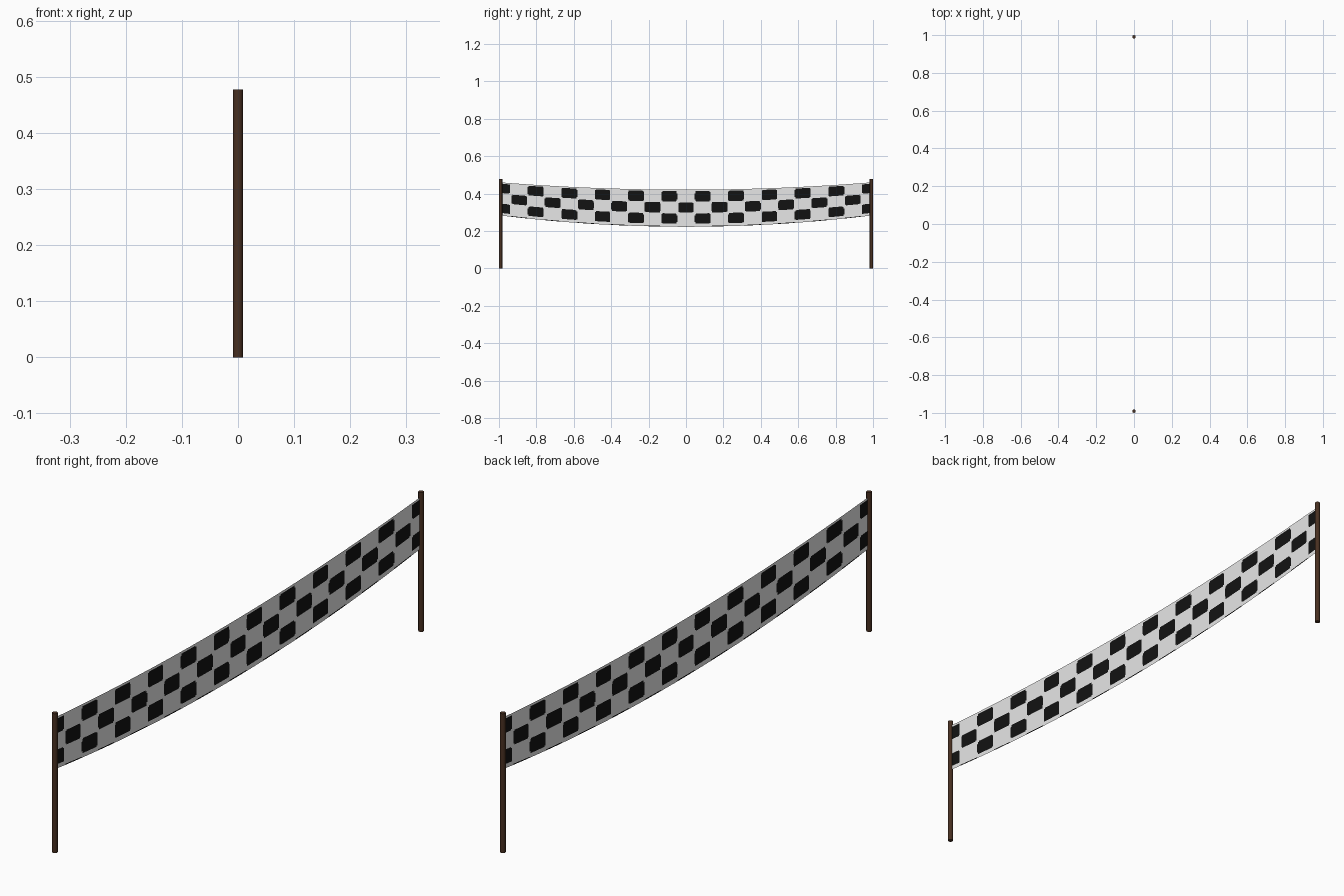
import bpy, bmesh, math

if "Cube" in bpy.data.objects:
    bpy.data.objects.remove(bpy.data.objects["Cube"])

def mat(name, rgb):
    m = bpy.data.materials.new(name)
    m.diffuse_color = (*rgb, 1)
    m.use_nodes = True
    m.node_tree.nodes["Principled BSDF"].inputs["Base Color"].default_value = m.diffuse_color
    return m

white = mat("white cloth", (0.8, 0.8, 0.8))
black = mat("black cloth", (0.006, 0.006, 0.006))
brown = mat("dark brown wood", (0.065, 0.029, 0.015))

POST_Y, POST_R, POST_H = 0.991, 0.009, 0.477

# Two posts
for name, s in (("front_post", -1), ("back_post", 1)):
    bpy.ops.mesh.primitive_cylinder_add(vertices=12, radius=POST_R, depth=POST_H,
                                        location=(0, s * POST_Y, POST_H / 2))
    post = bpy.context.object
    post.name = name
    post.data.materials.append(brown)
    bpy.ops.object.shade_smooth_by_angle(angle=math.radians(40))

# Sagging chequered banner: a fine sheet coloured by a rounded-square rule
CELL = 0.0892                       # chequer width
ROW0, ROW_H = 0.028, 0.303          # chequer rows as fractions of the height
NU, NV = 440, 50

def point(u, v):
    y = (2 * u - 1) * POST_Y
    q = (y / POST_Y) ** 2
    top, bottom = 0.421 + 0.039 * q, 0.223 + 0.060 * q
    return (0, y, top + (bottom - top) * v)

def is_black(u, v):
    col = (2 * u - 1) * POST_Y / CELL + 0.5
    row = (v - ROW0) / ROW_H
    c, r = math.floor(col), math.floor(row)
    if r < 0 or r > 3 or (c + r) % 2 == 1 - 1:
        return False
    if r == 3:                      # sliver of the next row on the hem
        return v > 0.975
    dx = abs(col - c - 0.5) * CELL
    dz = abs(row - r - 0.5) * 0.058
    hx, hz, rad = 0.042, 0.0275, 0.012
    return math.hypot(max(dx - hx + rad, 0), max(dz - hz + rad, 0)) <= rad

bm = bmesh.new()
grid = [[bm.verts.new(point(i / NU, j / NV)) for j in range(NV + 1)] for i in range(NU + 1)]
for i in range(NU):
    for j in range(NV):
        f = bm.faces.new((grid[i][j], grid[i][j + 1], grid[i + 1][j + 1], grid[i + 1][j]))
        f.material_index = int(is_black((i + 0.5) / NU, (j + 0.5) / NV))
me = bpy.data.meshes.new("banner")
bm.to_mesh(me)
bm.free()
me.materials.append(white)
me.materials.append(black)
bpy.context.collection.objects.link(bpy.data.objects.new("banner", me))
